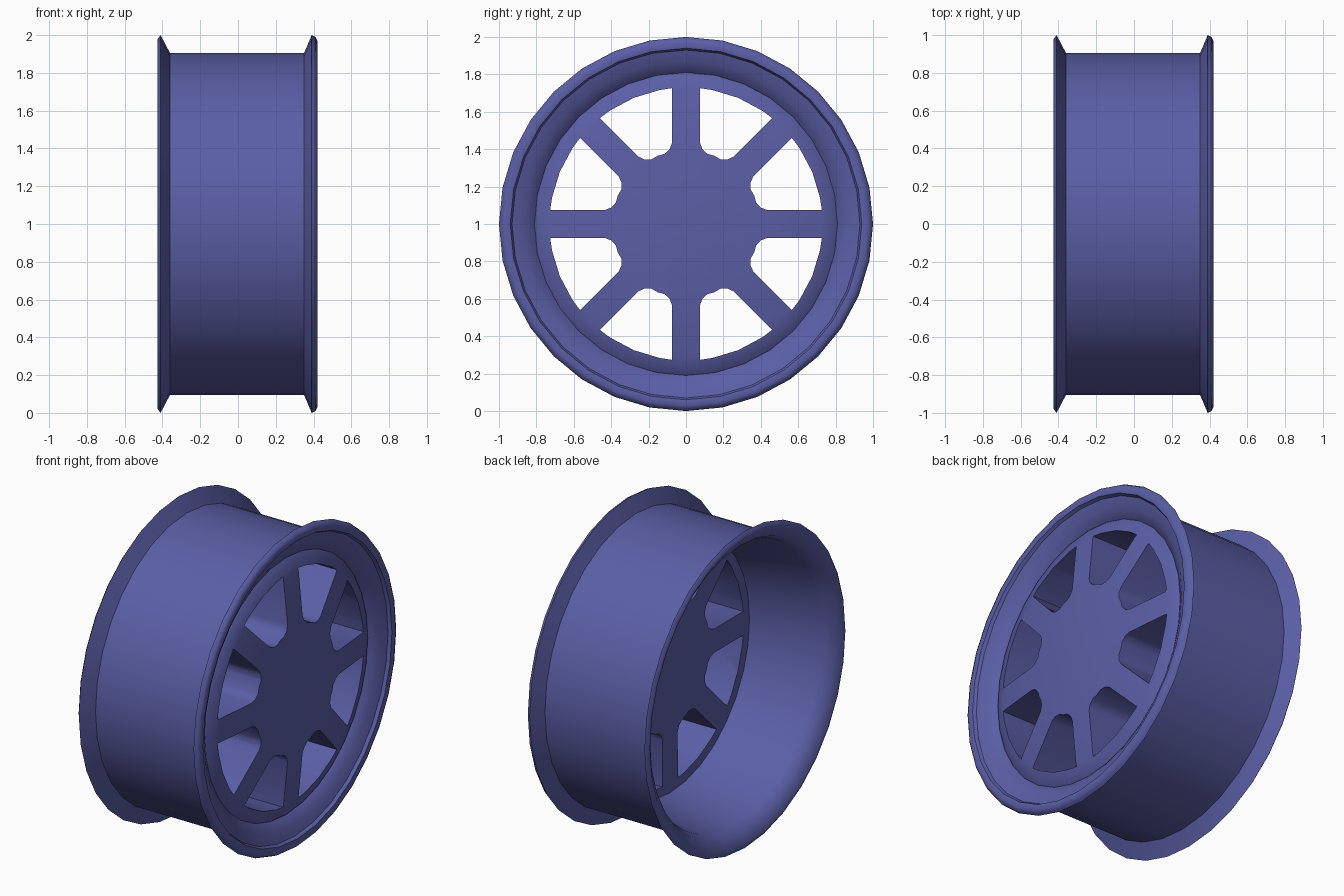
import bpy, bmesh, math
from mathutils import Vector

if "Cube" in bpy.data.objects:
    bpy.data.objects.remove(bpy.data.objects["Cube"])

SEG = 32
CENTRE_Z = 1.0

mat = bpy.data.materials.new("blue_paint")
mat.diffuse_color = (0.105, 0.113, 0.38, 1)
mat.use_nodes = True
mat.node_tree.nodes["Principled BSDF"].inputs["Base Color"].default_value = mat.diffuse_color


def polar(x, r, a):
    return Vector((x, r * math.sin(a), CENTRE_Z + r * math.cos(a)))


def finish(name, bm):
    bmesh.ops.recalc_face_normals(bm, faces=bm.faces)
    me = bpy.data.meshes.new(name)
    bm.to_mesh(me)
    bm.free()
    ob = bpy.data.objects.new(name, me)
    bpy.context.collection.objects.link(ob)
    me.materials.append(mat)
    return ob


def lathe(name, profile, closed):
    """Revolve (x, radius) points round the wheel axle; radius 0 makes a pole."""
    bm = bmesh.new()
    rings = []
    for x, r in profile:
        if r == 0:
            rings.append([bm.verts.new((x, 0, CENTRE_Z))] * SEG)
        else:
            rings.append([bm.verts.new(polar(x, r, 2 * math.pi * i / SEG)) for i in range(SEG)])
    count = len(rings) if closed else len(rings) - 1
    for k in range(count):
        a, b = rings[k], rings[(k + 1) % len(rings)]
        for i in range(SEG):
            j = (i + 1) % SEG
            bm.faces.new(list(dict.fromkeys((a[i], a[j], b[j], b[i]))))
    return finish(name, bm)


def smooth(ob, angle):
    bpy.ops.object.select_all(action='DESELECT')
    ob.select_set(True)
    bpy.context.view_layer.objects.active = ob
    bpy.ops.object.shade_smooth_by_angle(angle=math.radians(angle))


# Rim barrel with a flared flange at each end
rim = lathe("rim_barrel", [
    (-0.36, 0.905), (0.35, 0.905), (0.39, 1.0), (0.41, 0.99), (0.42, 0.97),
    (0.415, 0.94), (0.395, 0.93), (0.375, 0.87), (0.335, 0.81), (0.30, 0.79),
    (0.11, 0.79), (-0.10, 0.84), (-0.33, 0.875), (-0.38, 0.90), (-0.425, 0.965),
    (-0.425, 0.98), (-0.41, 1.0)], True)
smooth(rim, 40)

# Domed centre disc, thick enough to form deep spokes
disc = lathe("spoked_centre", [
    (0.42, 0), (0.415, 0.2), (0.402, 0.4), (0.37, 0.72), (0.345, 0.80),
    (0.325, 0.82), (0.11, 0.82), (0.11, 0)], False)

# Eight window openings between the spokes
half = math.radians(22.5)
edge = math.degrees(math.asin(0.075 / 0.73))
side = [(0.395, 22.5), (0.392, 17), (0.41, 12.3), (0.44, 9.8), (0.73, edge), (0.73, 11.25)]
outline = side + [(0.73, 22.5)] + [(r, 45 - a) for r, a in reversed(side[1:])]
bm = bmesh.new()
for k in range(8):
    front, back = [[bm.verts.new(polar(x, r, math.radians(a + 45 * k))) for r, a in outline]
                   for x in (0.6, 0.0)]
    bm.faces.new(front)
    bm.faces.new(back)
    for i in range(len(outline)):
        j = (i + 1) % len(outline)
        bm.faces.new((front[i], front[j], back[j], back[i]))
cutter = finish("window_cutter", bm)
cutter.hide_render = True

cut = disc.modifiers.new("windows", 'BOOLEAN')
cut.operation = 'DIFFERENCE'
cut.solver = 'EXACT'
cut.object = cutter
bpy.context.view_layer.objects.active = disc
disc.select_set(True)
bpy.ops.object.modifier_apply(modifier=cut.name)
bpy.data.objects.remove(cutter, do_unlink=True)
smooth(disc, 40)
